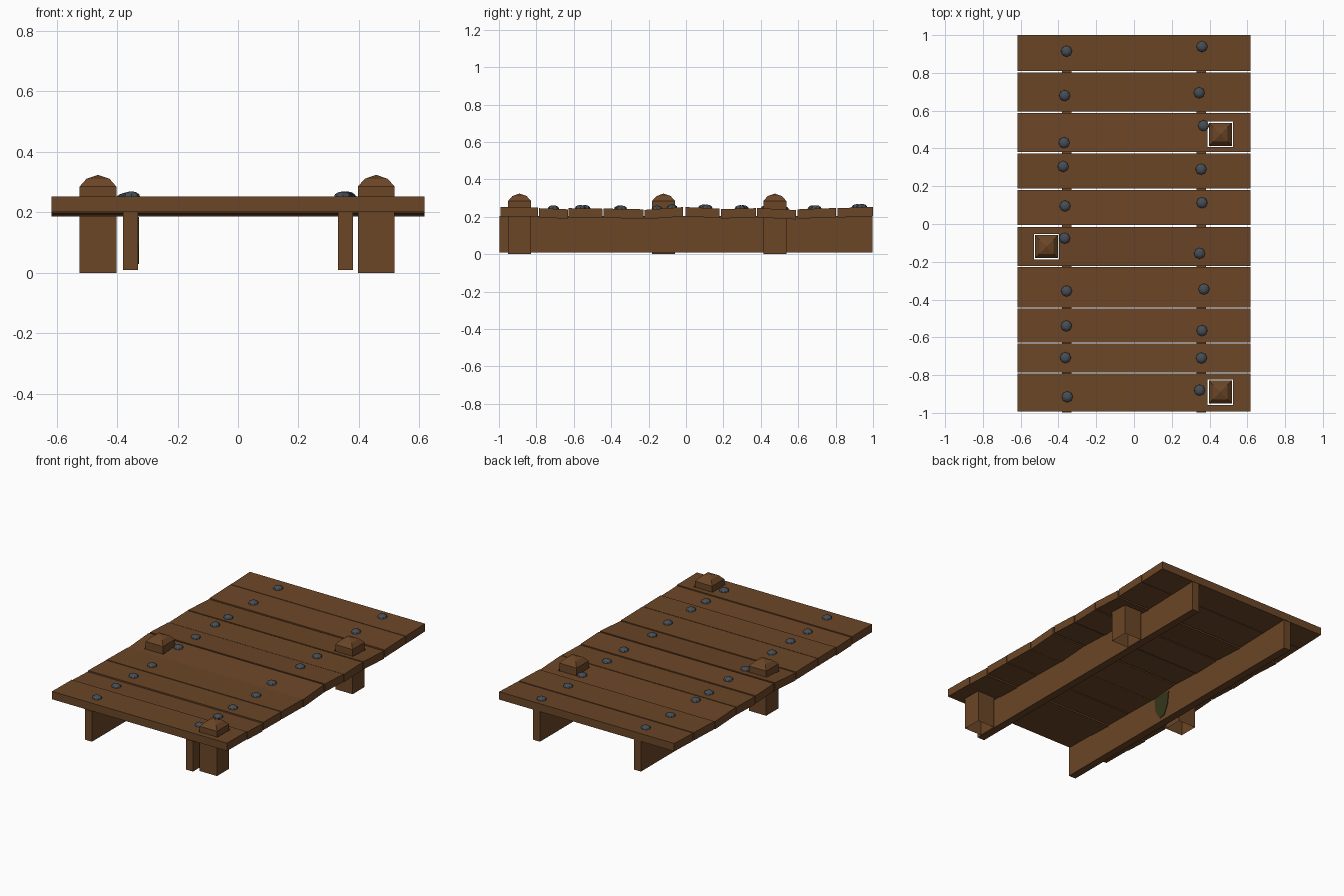
import bpy, bmesh, math
from mathutils import Matrix

if "Cube" in bpy.data.objects:
    bpy.data.objects.remove(bpy.data.objects["Cube"])


def material(name, rgb):
    m = bpy.data.materials.new(name)
    m.diffuse_color = (*rgb, 1)
    m.use_nodes = True
    m.node_tree.nodes["Principled BSDF"].inputs["Base Color"].default_value = m.diffuse_color
    return m


WOOD = material("brown wood", (0.147, 0.061, 0.020))
IRON = material("slate iron", (0.060, 0.075, 0.093))
MOSS = material("dark moss", (0.035, 0.038, 0.010))


def make(name, verts, faces, mat):
    me = bpy.data.meshes.new(name)
    me.from_pydata(verts, [], faces)
    bm = bmesh.new()
    bm.from_mesh(me)
    bmesh.ops.recalc_face_normals(bm, faces=bm.faces)
    bm.to_mesh(me)
    bm.free()
    me.materials.append(mat)
    ob = bpy.data.objects.new(name, me)
    bpy.context.collection.objects.link(ob)
    return ob


def prism(name, profile, x0, x1, mat):
    """Extrude a (y, z) outline along x."""
    n = len(profile)
    verts = [(x, y, z) for x in (x0, x1) for y, z in profile]
    faces = [tuple(range(n)), tuple(range(n, 2 * n))]
    faces += [(i, (i + 1) % n, n + (i + 1) % n, n + i) for i in range(n)]
    return make(name, verts, faces, mat)


def box(name, x0, x1, y0, y1, z0, z1, mat):
    return prism(name, [(y0, z0), (y1, z0), (y1, z1), (y0, z1)], x0, x1, mat)


# Deck planks: y start, y end, top height at each end
PLANKS = [(-0.992, -0.792, 0.252, 0.250), (-0.787, -0.632, 0.246, 0.240),
          (-0.627, -0.447, 0.246, 0.243), (-0.442, -0.227, 0.244, 0.240),
          (-0.222, -0.015, 0.237, 0.252), (-0.004, 0.180, 0.252, 0.244),
          (0.187, 0.373, 0.241, 0.246), (0.380, 0.588, 0.247, 0.236),
          (0.595, 0.803, 0.240, 0.247), (0.809, 1.0, 0.246, 0.253)]
planks = []
for i, (y0, y1, a, b) in enumerate(PLANKS):
    planks.append(prism(f"plank_{i + 1}", [(y0, a - 0.05), (y1, b - 0.05), (y1, b), (y0, a)],
                        -0.617, 0.617, WOOD))


def top_at(y):
    for y0, y1, a, b in PLANKS:
        if y0 <= y <= y1:
            return a + (b - a) * (y - y0) / (y1 - y0)
    return 0.245


# Long beams under the deck
for side, s in (("left", -1), ("right", 1)):
    box(f"{side}_beam", s * 0.356 - 0.025, s * 0.356 + 0.025, -0.998, 0.998, 0.01, 0.203, WOOD)

# Square posts with stepped pyramid tops and open bottoms, set through plank holes
RINGS = [(0.061, 0.0), (0.061, 0.285), (0.038, 0.311)]
for k, (px, py, plank) in enumerate([(0.457, -0.89, 0), (-0.463, -0.12, 4), (0.457, 0.475, 7)]):
    verts = [(px + r * sx, py + r * sy, z) for r, z in RINGS
             for sx, sy in ((-1, -1), (1, -1), (1, 1), (-1, 1))]
    verts.append((px, py, 0.324))
    faces = [(4 * r + i, 4 * r + (i + 1) % 4, 4 * r + 4 + (i + 1) % 4, 4 * r + 4 + i)
             for r in range(2) for i in range(4)]
    faces += [(8 + i, 8 + (i + 1) % 4, 12) for i in range(4)]
    make(f"post_{k + 1}", verts, faces, WOOD)
    cut = box(f"hole_cutter_{k + 1}", px - 0.067, px + 0.067, py - 0.067, py + 0.067, 0.1, 0.4, WOOD)
    cut.hide_render = True
    cut.hide_set(True)
    mod = planks[plank].modifiers.new("post hole", 'BOOLEAN')
    mod.operation = 'DIFFERENCE'
    mod.solver = 'EXACT'
    mod.object = cut

# Moss patch on the inner face of the left beam
prism("moss_patch", [(-0.07, 0.185), (-0.20, 0.185), (-0.19, 0.09), (-0.15, 0.03),
                     (-0.11, 0.04), (-0.08, 0.10)], -0.332, -0.327, MOSS)

# Domed iron bolts: x, y
BOLTS = [(-0.357, 0.915), (-0.367, 0.68), (-0.37, 0.43), (-0.375, 0.305), (-0.365, 0.095),
         (-0.367, -0.075), (-0.357, -0.355), (-0.358, -0.54), (-0.363, -0.708), (-0.353, -0.915),
         (0.36, 0.94), (0.345, 0.695), (0.368, 0.52), (0.355, 0.29), (0.36, 0.112),
         (0.347, -0.155), (0.37, -0.345), (0.36, -0.565), (0.357, -0.71), (0.347, -0.88)]
for i, (x, y) in enumerate(BOLTS):
    bm = bmesh.new()
    bmesh.ops.create_uvsphere(bm, u_segments=8, v_segments=6, radius=0.03,
                              matrix=Matrix.Diagonal((1, 1, 0.65, 1)))
    low = [v for v in bm.verts if v.co.z < -0.005]
    bmesh.ops.delete(bm, geom=low, context='VERTS')
    me = bpy.data.meshes.new(f"bolt_{i + 1}")
    bm.to_mesh(me)
    bm.free()
    me.materials.append(IRON)
    ob = bpy.data.objects.new(f"bolt_{i + 1}", me)
    ob.location = (x, y, top_at(y) - 0.001)
    bpy.context.collection.objects.link(ob)
